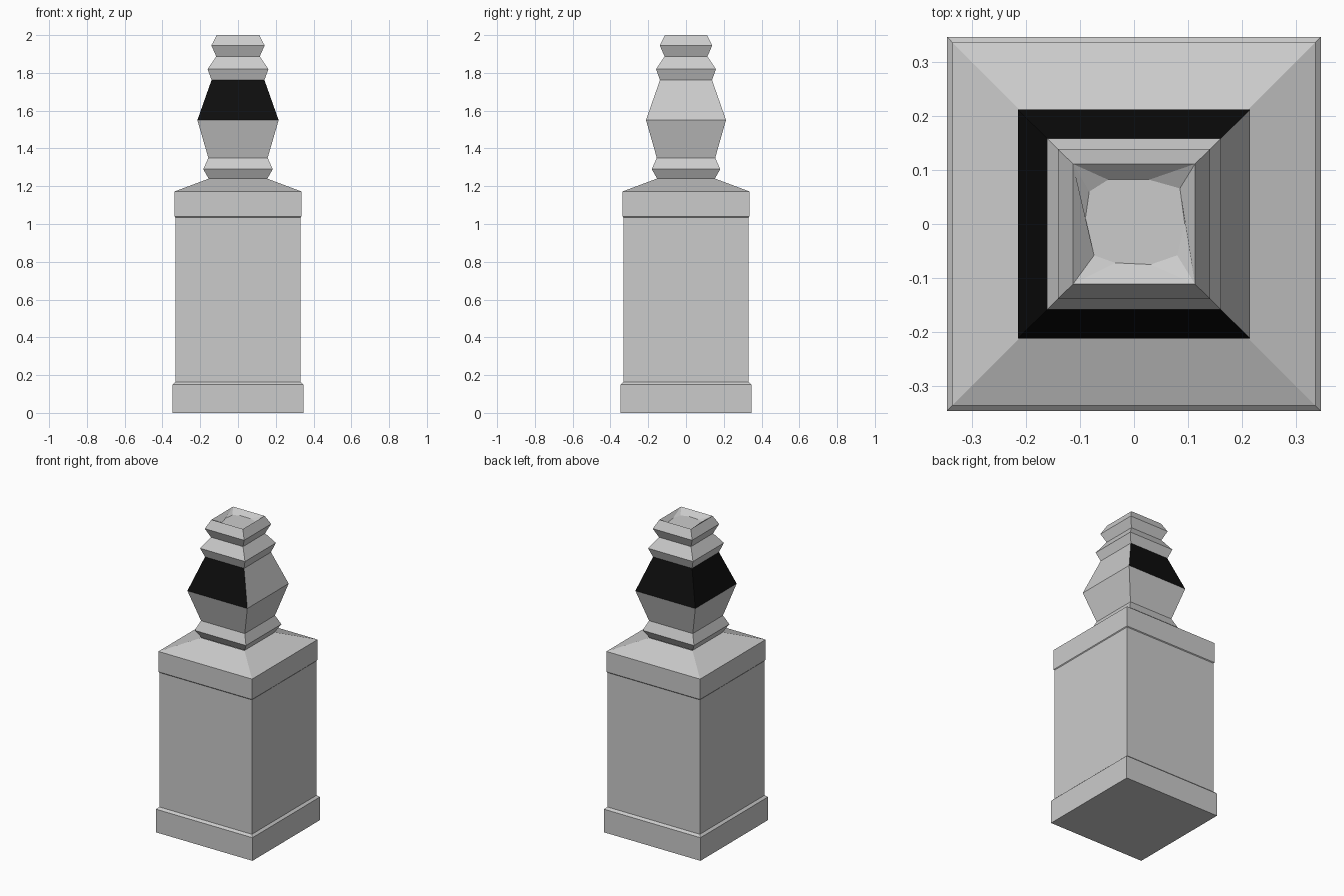
import bpy, bmesh

if "Cube" in bpy.data.objects:
    bpy.data.objects.remove(bpy.data.objects["Cube"])

BACK, RIGHT, FRONT, LEFT = 1, 0, 3, 2
YS = 0.985  # the turned neck is very slightly shallower than wide


def square(bm, half, z, ys):
    pts = [(1, -1), (1, 1), (-1, 1), (-1, -1)]
    return [bm.verts.new((x * half, y * half * ys, z)) for x, y in pts]


def loft(name, profile, ys=1.0, sides=(RIGHT, BACK, LEFT, FRONT),
         floor=False, recess=None, recess_z=0.0, color=None):
    """Square rings stacked along a (half width, height) profile."""
    bm = bmesh.new()
    rings = [square(bm, h, z, ys) for h, z in profile]
    for a, b in zip(rings, rings[1:]):
        for i in sides:
            j = (i + 1) % 4
            bm.faces.new((a[i], a[j], b[j], b[i]))
    if floor:
        bm.faces.new(rings[0][::-1])
    if recess:
        inner = [bm.verts.new((x, y, recess_z)) for x, y in recess]
        bm.faces.new(inner)
        top, n = rings[-1], len(inner)
        # each inner vertex belongs to the nearest rim corner
        near = [min(range(4), key=lambda k: (top[k].co - v.co).length) for v in inner]
        for i in range(n):
            j = (i + 1) % n
            a, b = top[near[i]], top[near[j]]
            if a is b:
                bm.faces.new((a, inner[j], inner[i]))
            else:
                bm.faces.new((a, b, inner[j], inner[i]))
    me = bpy.data.meshes.new(name)
    bm.to_mesh(me)
    bm.free()
    ob = bpy.data.objects.new(name, me)
    bpy.context.collection.objects.link(ob)
    if color:
        mat = bpy.data.materials.new(name + "_color")
        mat.diffuse_color = color
        mat.use_nodes = True
        mat.node_tree.nodes["Principled BSDF"].inputs["Base Color"].default_value = mat.diffuse_color
        me.materials.append(mat)
    return ob


# Square pedestal with plinth, shaft, cap moulding and sloped top
loft("pedestal", [(0.346, 0), (0.346, 0.15), (0.332, 0.163), (0.332, 1.035),
                  (0.336, 1.04), (0.336, 1.172), (0.155, 1.24)], floor=True)

# Collar and flaring lower half of the neck
loft("lower_neck", [(0.155, 1.24), (0.184, 1.29), (0.157, 1.35), (0.215, 1.55)], YS)

# Shoulder: dark on three sides, plain on the right
shoulder = [(0.215, 1.55), (0.14, 1.762)]
loft("dark_shoulder", shoulder, YS, sides=(BACK, LEFT, FRONT),
     color=(0.004, 0.004, 0.004, 1))
loft("plain_shoulder", shoulder, YS, sides=(RIGHT,))

# Top mouldings with a shallow, uneven dished recess
dish = [(0.08, -0.058), (0.094, 0.0), (0.085, 0.066), (0.028, 0.082),
        (-0.048, 0.082), (-0.083, 0.06), (-0.091, 0.003), (-0.074, -0.058),
        (-0.035, -0.072), (0.031, -0.075)]
loft("top_mouldings", [(0.14, 1.762), (0.161, 1.82), (0.115, 1.887),
                       (0.141, 1.945), (0.113, 2.0)], YS,
     recess=dish, recess_z=1.972)
